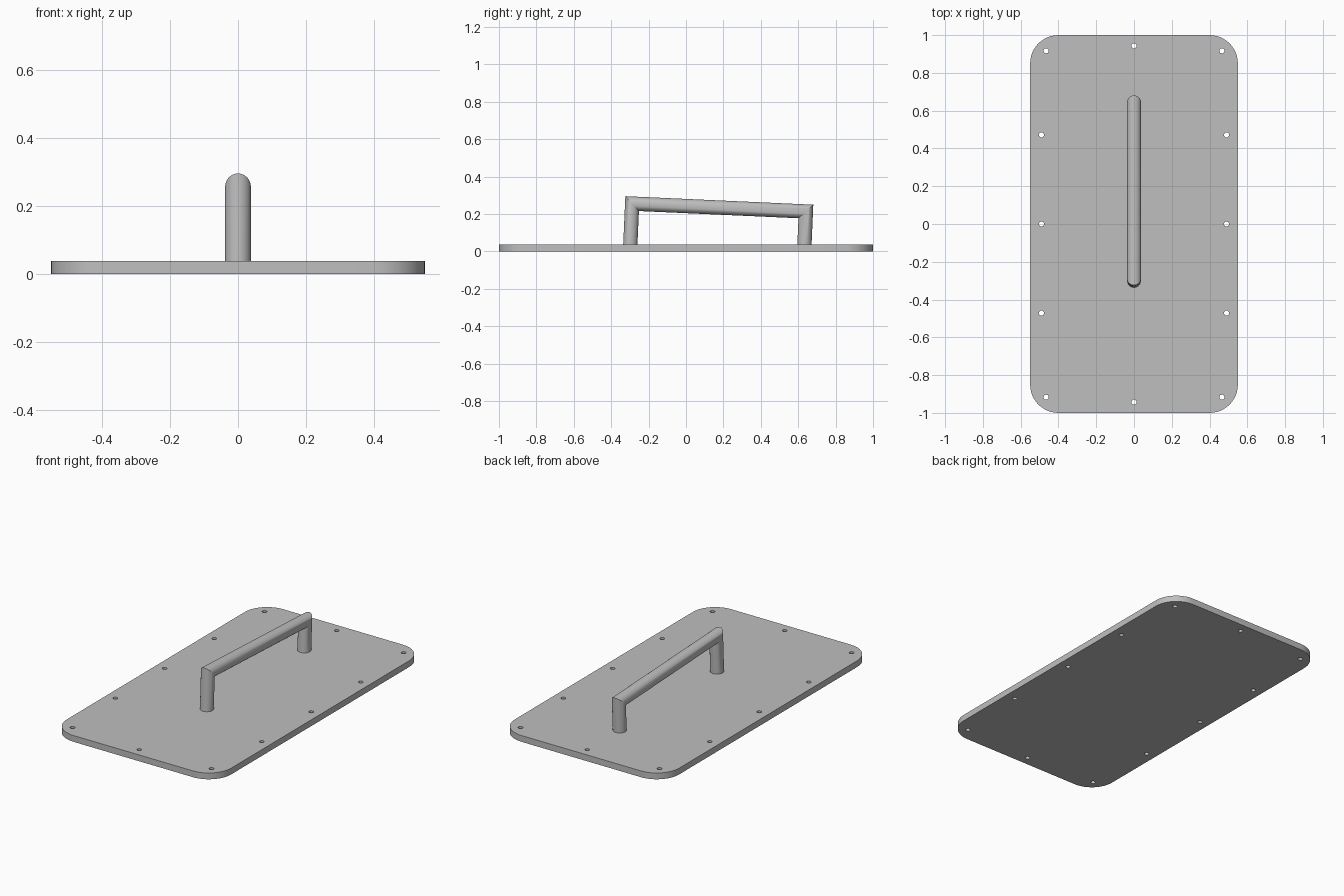
import bpy, bmesh
from math import sin, cos, pi
from mathutils import Vector, geometry

cube = bpy.data.objects.get("Cube")
if cube:
    bpy.data.objects.remove(cube, do_unlink=True)

HALF_X, HALF_Y, THICK, CORNER = 0.55, 1.0, 0.038, 0.15
HOLE_R, PIPE_R = 0.0135, 0.038

grey = bpy.data.materials.new("satin_grey")
grey.use_nodes = True
colour = (0.52, 0.52, 0.52, 1)
grey.diffuse_color = colour
grey.node_tree.nodes["Principled BSDF"].inputs["Base Color"].default_value = colour


def finish(name, bm):
    """Turn a bmesh into a smooth-shaded object with sharp edges kept."""
    bmesh.ops.recalc_face_normals(bm, faces=bm.faces)
    mesh = bpy.data.meshes.new(name)
    bm.to_mesh(mesh)
    bm.free()
    mesh.materials.append(grey)
    obj = bpy.data.objects.new(name, mesh)
    bpy.context.collection.objects.link(obj)
    bpy.ops.object.select_all(action="DESELECT")
    obj.select_set(True)
    bpy.context.view_layer.objects.active = obj
    bpy.ops.object.shade_smooth_by_angle(angle=pi / 6)
    return obj


def arc(cx, cy, r, start, sweep, steps):
    return [(cx + r * cos(start + sweep * i / steps),
             cy + r * sin(start + sweep * i / steps)) for i in range(steps + 1)]


# Base plate: rounded outline with screw holes, filled and extruded
outline = []
for k, (sx, sy) in enumerate([(1, 1), (-1, 1), (-1, -1), (1, -1)]):
    outline += arc(sx * (HALF_X - CORNER), sy * (HALF_Y - CORNER),
                   CORNER, k * pi / 2, pi / 2, 12)
holes = [(0, 0.943), (0, -0.943)]
for side in (-1, 1):
    holes += [(side * 0.49, y) for y in (-0.472, 0, 0.472)]
    holes += [(side * 0.465, y) for y in (-0.917, 0.917)]

bm = bmesh.new()
loops = [outline] + [arc(x, y, HOLE_R, 0, 2 * pi, 20)[:-1] for x, y in holes]
for loop in loops:
    verts = [bm.verts.new((x, y, 0)) for x, y in loop]
    for a, b in zip(verts, verts[1:] + verts[:1]):
        bm.edges.new((a, b))
bmesh.ops.triangle_fill(bm, edges=bm.edges[:], use_beauty=True, normal=(0, 0, 1))
top = bmesh.ops.extrude_face_region(bm, geom=bm.faces[:], use_keep_orig=True)
bmesh.ops.translate(bm, vec=(0, 0, THICK),
                    verts=[g for g in top["geom"] if isinstance(g, bmesh.types.BMVert)])
finish("base_plate", bm)

# Grab handle: round bar with mitred corners, sloping down towards the back
path = [Vector(p) for p in [(0, -0.298, 0.03), (0, -0.288, 0.256),
                            (0, 0.641, 0.214), (0, 0.633, 0.03)]]
dirs = [(b - a).normalized() for a, b in zip(path, path[1:])]
up = Vector((0, 0, 1))
planes = [up, dirs[0] + dirs[1], dirs[1] + dirs[2], up]

bm = bmesh.new()
SIDES = 32
rings = []
for i, (point, normal) in enumerate(zip(path, planes)):
    d = dirs[max(i - 1, 0)]
    across = Vector((1, 0, 0))
    other = d.cross(across)
    ring = []
    for s in range(SIDES):
        t = 2 * pi * s / SIDES
        p = point + PIPE_R * (cos(t) * across + sin(t) * other)
        ring.append(bm.verts.new(geometry.intersect_line_plane(p, p + d, point, normal)))
    rings.append(ring)
for r0, r1 in zip(rings, rings[1:]):
    for s in range(SIDES):
        n = (s + 1) % SIDES
        bm.faces.new((r0[s], r0[n], r1[n], r1[s]))
bm.faces.new(rings[0])
bm.faces.new(rings[-1])
finish("grab_handle", bm)
